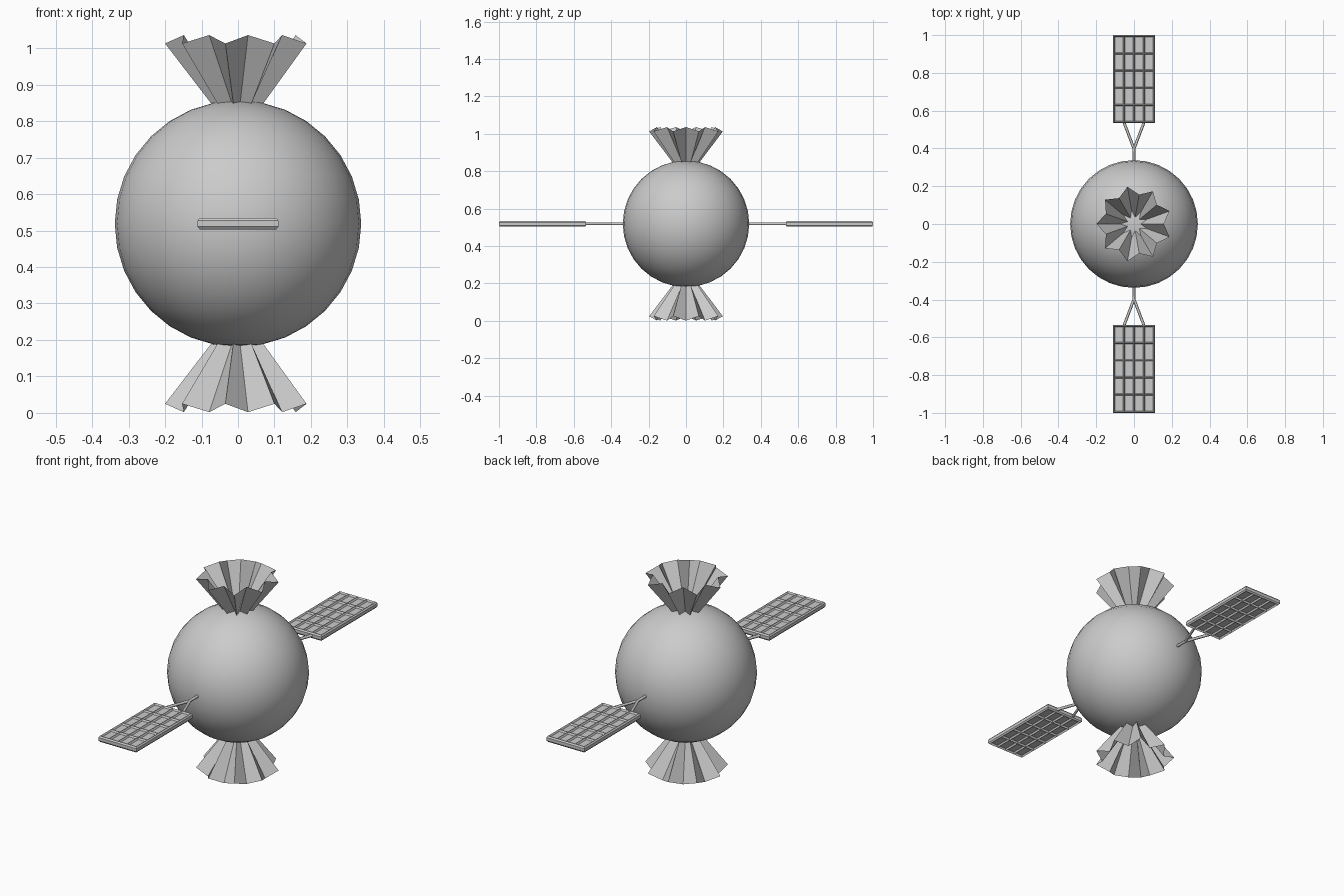
import bpy, bmesh
from math import cos, sin, pi

if "Cube" in bpy.data.objects:
    bpy.data.objects.remove(bpy.data.objects["Cube"])

CZ = 0.519          # height of the body centre, the mirror plane for everything


def mesh_object(name, bm, mirror):
    me = bpy.data.meshes.new(name)
    bm.to_mesh(me)
    bm.free()
    ob = bpy.data.objects.new(name, me)
    ob.location.z = CZ
    bpy.context.collection.objects.link(ob)
    add_mirror(ob, mirror)
    return ob


def add_mirror(ob, axes):
    mod = ob.modifiers.new("mirror", 'MIRROR')
    mod.use_axis = axes
    mod.merge_threshold = 0.0005


# Round body
bpy.ops.mesh.primitive_uv_sphere_add(segments=32, ring_count=16, radius=0.338,
                                     location=(0, 0, CZ))
body = bpy.context.object
body.name = "round_body"
bpy.ops.object.shade_smooth()

# Pleated wrapper ends: nine folds, ridges wide and low, valleys narrow and high
bm = bmesh.new()
rings = []
for ridge, valley in (((0.074, 0.330), (0.036, 0.334)),
                      ((0.200, 0.494), (0.158, 0.517))):
    ring = []
    for i in range(18):
        r, z = ridge if i % 2 == 0 else valley
        a = pi + i * pi / 9
        ring.append(bm.verts.new((r * cos(a), r * sin(a), z)))
    rings.append(ring)
low, high = rings
for i in range(18):
    j = (i + 1) % 18
    bm.faces.new((low[i], low[j], high[j], high[i]))
mesh_object("pleated_ends", bm, (False, False, True))

# Solar panels: recessed cells on both sides with a chamfered rim
HX, HY, CY = 0.111, 0.233, 0.767
bm = bmesh.new()
bmesh.ops.create_grid(bm, x_segments=4, y_segments=5, size=1)
for v in bm.verts:
    v.co = (v.co.x * (HX - 0.006), CY + v.co.y * (HY - 0.006), 0.0155)
cells = bm.faces[:]
edges = [e for e in bm.edges if e.is_boundary]
for sx, sy, z in ((HX / (HX - 0.006), HY / (HY - 0.006), 0.008), (1, 1, 0)):
    out = bmesh.ops.extrude_edge_only(bm, edges=edges)["geom"]
    for v in (g for g in out if isinstance(g, bmesh.types.BMVert)):
        v.co = (v.co.x * sx, CY + (v.co.y - CY) * sy, z)
    edges = [g for g in out if isinstance(g, bmesh.types.BMEdge) and g.is_boundary]
bmesh.ops.recalc_face_normals(bm, faces=bm.faces[:])
bmesh.ops.inset_individual(bm, faces=cells, thickness=0.007, depth=-0.009)
mesh_object("solar_panels", bm, (False, True, True))

# Forked struts between body and panels
curve = bpy.data.curves.new("panel_struts", 'CURVE')
curve.dimensions = '3D'
curve.bevel_depth = 0.0075
curve.bevel_resolution = 1
curve.use_fill_caps = True
for x0, y0, x1, y1 in ((0, 0.32, 0, 0.402), (0, 0.398, 0.054, 0.54),
                       (0, 0.398, -0.054, 0.54)):
    sp = curve.splines.new('POLY')
    sp.points.add(1)
    sp.points[0].co = (x0, y0, 0, 1)
    sp.points[1].co = (x1, y1, 0, 1)
struts = bpy.data.objects.new("panel_struts", curve)
struts.location.z = CZ
bpy.context.collection.objects.link(struts)
add_mirror(struts, (False, True, False))
